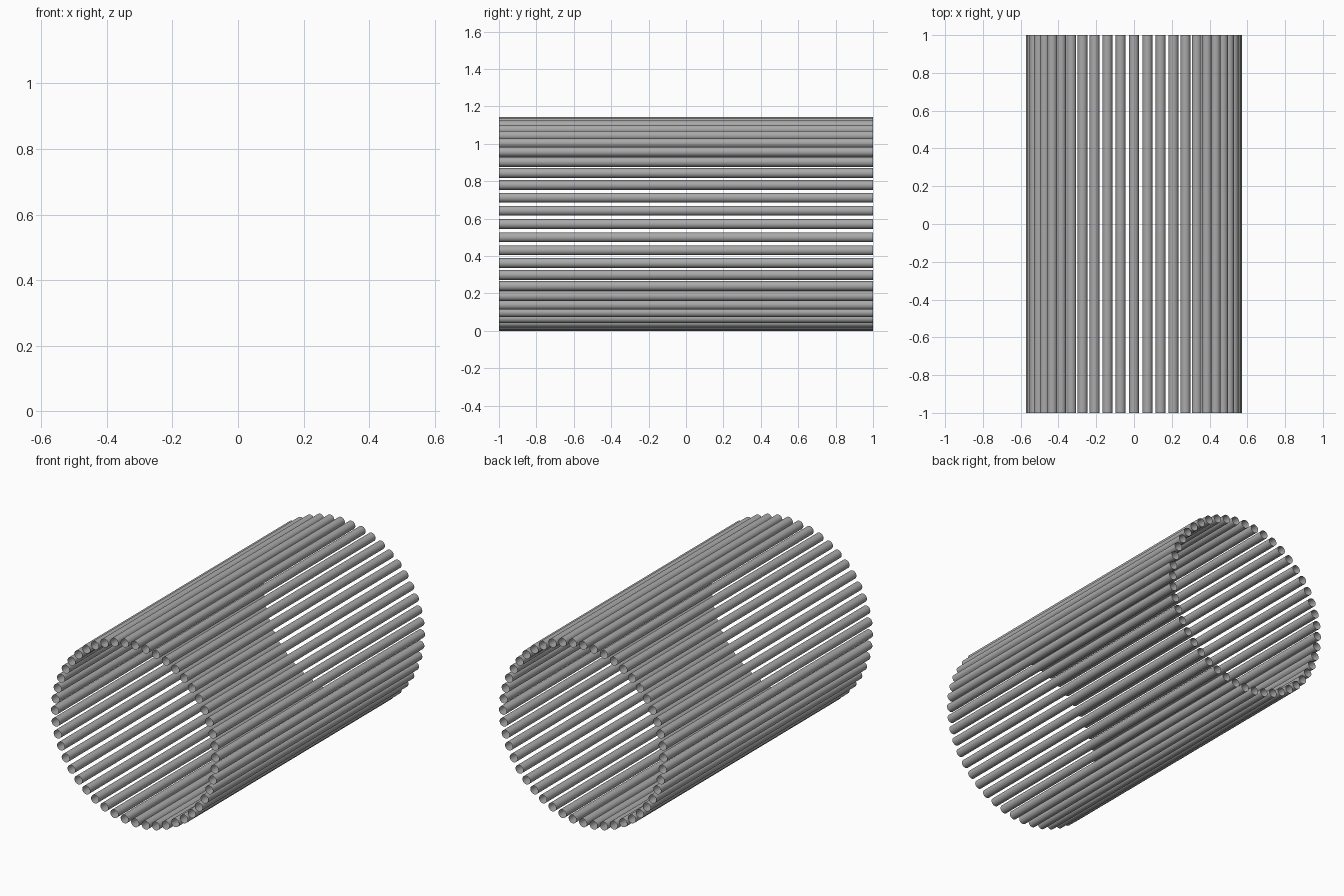
import bpy
import bmesh
import math
from mathutils import Matrix

cube = bpy.data.objects.get("Cube")
if cube:
    bpy.data.objects.remove(cube, do_unlink=True)

COUNT = 48
RING = 0.545
TUBE = 0.026
LENGTH = 2.0
CENTRE_Z = RING + TUBE

grey = bpy.data.materials.new("mid_grey")
grey.use_nodes = True
colour = (0.4, 0.4, 0.4, 1)
grey.diffuse_color = colour
grey.node_tree.nodes["Principled BSDF"].inputs["Base Color"].default_value = colour

# One thin open-ended tube lying along y, shared by the whole ring
mesh = bpy.data.meshes.new("tube")
bm = bmesh.new()
bmesh.ops.create_cone(bm, cap_ends=False, segments=32, radius1=TUBE, radius2=TUBE,
                      depth=LENGTH, matrix=Matrix.Rotation(math.pi / 2, 4, "X"))
for face in bm.faces:
    face.smooth = True
bm.to_mesh(mesh)
bm.free()
mesh.materials.append(grey)

# Ring of parallel tubes forming the open cylinder
for i in range(COUNT):
    angle = math.tau * i / COUNT
    tube = bpy.data.objects.new(f"tube_{i + 1}", mesh)
    tube.location = (RING * math.sin(angle), 0, CENTRE_Z + RING * math.cos(angle))
    bpy.context.collection.objects.link(tube)
